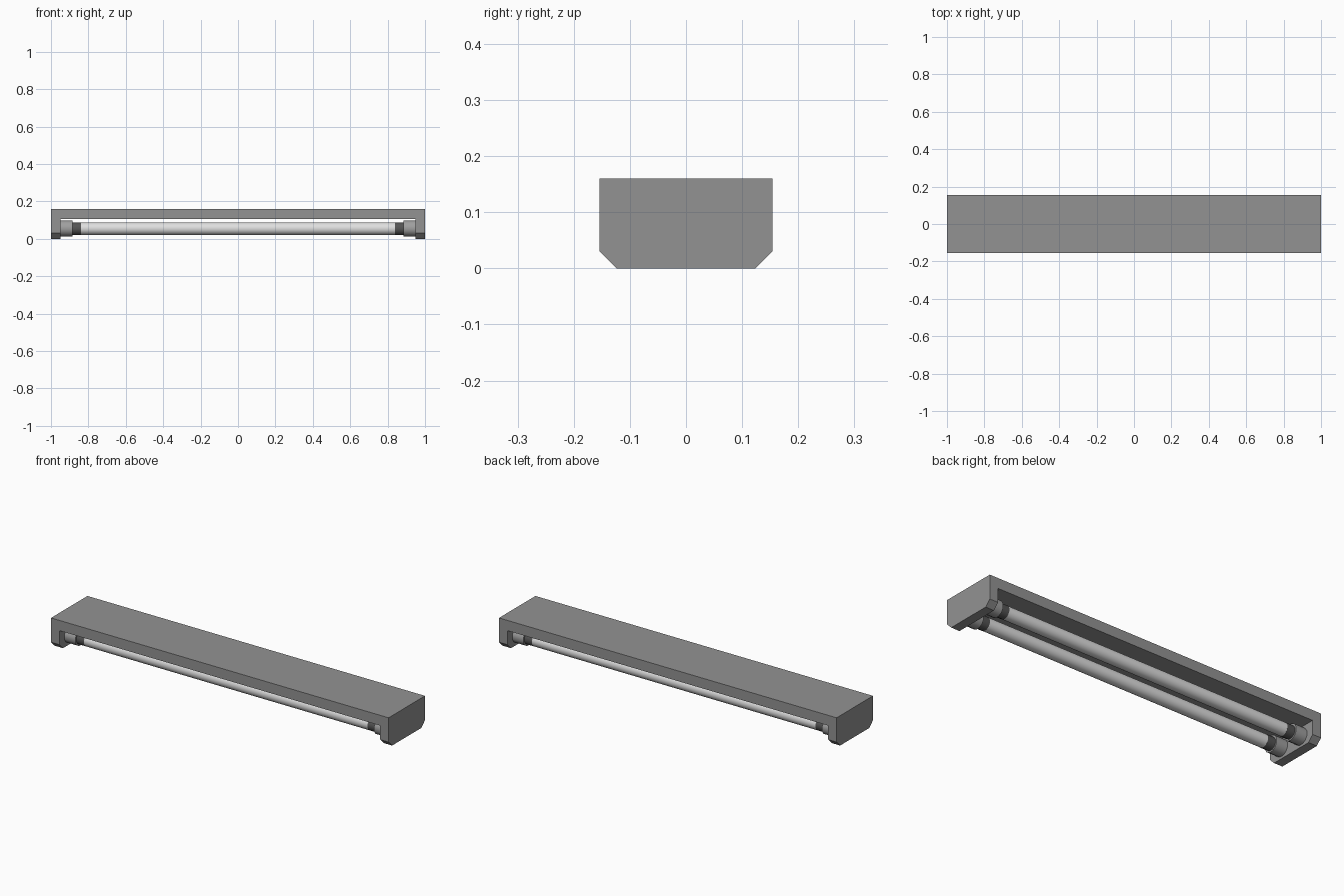
import bpy, bmesh, math

if "Cube" in bpy.data.objects:
    bpy.data.objects.remove(bpy.data.objects["Cube"])


def material(name, r, g, b):
    m = bpy.data.materials.new(name)
    m.diffuse_color = (r, g, b, 1)
    m.use_nodes = True
    m.node_tree.nodes["Principled BSDF"].inputs["Base Color"].default_value = m.diffuse_color
    return m


HOUSING = material("housing grey", 0.29, 0.29, 0.29)
SOCKET = material("socket grey", 0.35, 0.35, 0.35)
CAP = material("dark cap", 0.09, 0.09, 0.09)
GLASS = material("tube white", 0.74, 0.74, 0.74)


def finish(bm, name, mat):
    bmesh.ops.recalc_face_normals(bm, faces=bm.faces)
    me = bpy.data.meshes.new(name)
    bm.to_mesh(me)
    bm.free()
    me.materials.append(mat)
    ob = bpy.data.objects.new(name, me)
    bpy.context.collection.objects.link(ob)
    return ob


def rod(name, x0, x1, y, z, radius, sides, mat):
    """Cylinder lying along x."""
    bm = bmesh.new()
    rings = []
    for x in (x0, x1):
        rings.append([bm.verts.new((x,
                                    y + radius * math.cos((i + 0.5) * math.tau / sides),
                                    z + radius * math.sin((i + 0.5) * math.tau / sides)))
                      for i in range(sides)])
    for i in range(sides):
        j = (i + 1) % sides
        f = bm.faces.new((rings[0][i], rings[0][j], rings[1][j], rings[1][i]))
        f.smooth = True
    for ring in rings:
        bm.faces.new(ring)
    ob = finish(bm, name, mat)
    bpy.ops.object.select_all(action='DESELECT')
    ob.select_set(True)
    bpy.context.view_layer.objects.active = ob
    bpy.ops.object.shade_smooth_by_angle(angle=math.radians(50))
    return ob


# housing: a front profile bracket extruded in y, lower edges chamfered
W, H, IN, UNDER, CH = 0.154, 0.16, 0.95, 0.105, 0.03
bm = bmesh.new()
profile = [(-1, 0), (-IN, 0), (-IN, UNDER), (IN, UNDER), (IN, 0), (1, 0), (1, H), (-1, H)]
face = bm.faces.new([bm.verts.new((x, -W, z)) for x, z in profile])
ext = bmesh.ops.extrude_face_region(bm, geom=[face])
bmesh.ops.translate(bm, vec=(0, 2 * W, 0),
                    verts=[v for v in ext["geom"] if isinstance(v, bmesh.types.BMVert)])
feet = [e for e in bm.edges
        if all(v.co.z < 0.001 for v in e.verts)
        and abs(e.verts[0].co.y - e.verts[1].co.y) < 0.001]
bmesh.ops.bevel(bm, geom=feet, offset=CH, offset_type='OFFSET', segments=1, affect='EDGES')
finish(bm, "housing", HOUSING)

# two lamps, each with a glass tube, dark caps and end sockets
for row, y in (("front", -0.07), ("back", 0.07)):
    rod(row + "_tube", -0.845, 0.845, y, 0.054, 0.034, 24, GLASS)
    for side, s in (("left", -1), ("right", 1)):
        rod(f"{row}_{side}_cap", s * 0.84, s * 0.89, y, 0.054, 0.035, 12, CAP)
        rod(f"{row}_{side}_socket", s * 0.885, s * 0.955, y, 0.055, 0.044, 12, SOCKET)
